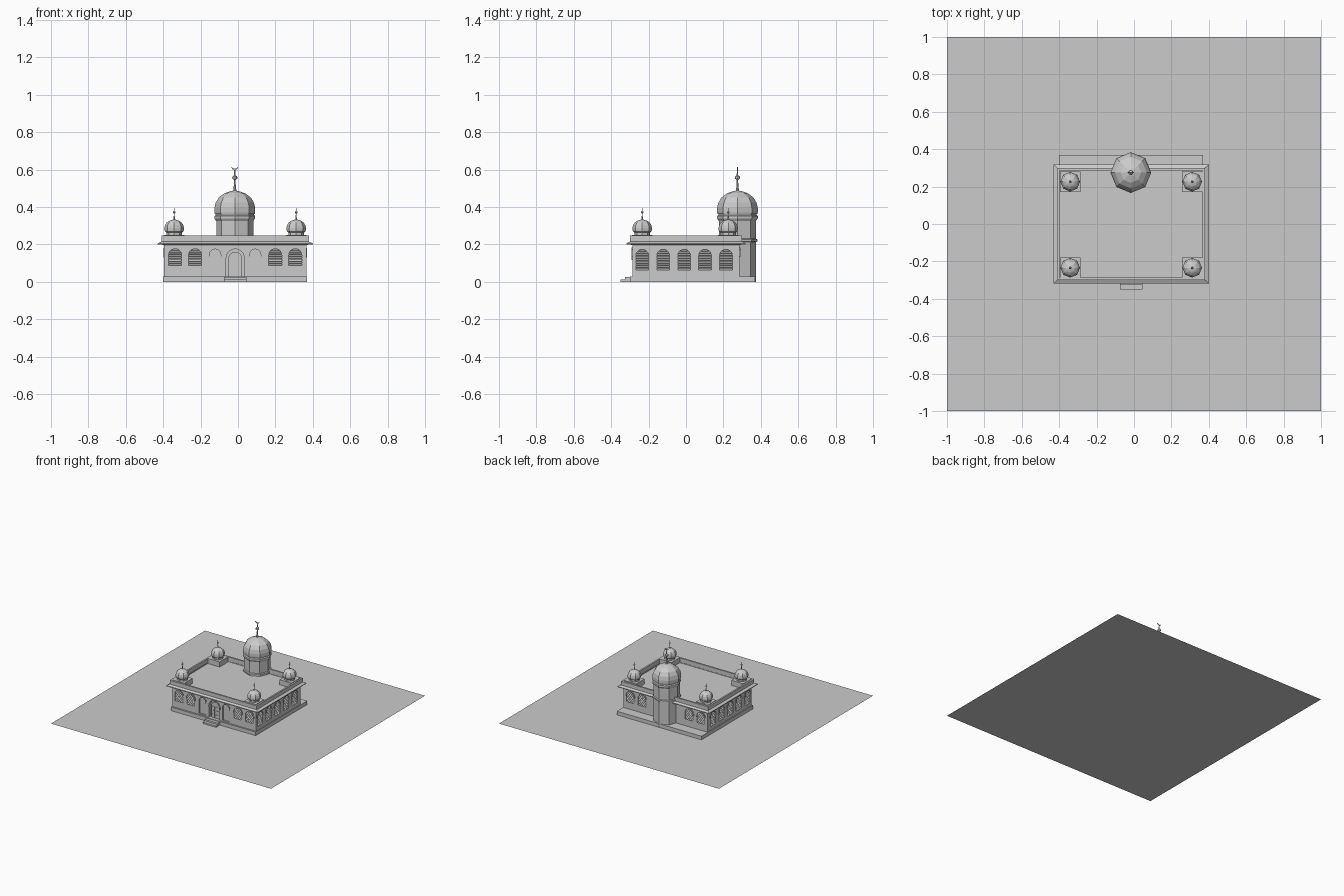
import bpy, bmesh, math
from mathutils import Matrix, Vector

if "Cube" in bpy.data.objects:
    bpy.data.objects.remove(bpy.data.objects["Cube"])

CX, CY = -0.015, 0.0


def finish(name, bm, M=None):
    if M:
        bm.transform(M)
    bmesh.ops.recalc_face_normals(bm, faces=bm.faces[:])
    me = bpy.data.meshes.new(name)
    bm.to_mesh(me)
    bm.free()
    ob = bpy.data.objects.new(name, me)
    bpy.context.collection.objects.link(ob)
    return ob


def add_box(bm, x0, x1, y0, y1, z0, z1):
    M = Matrix.Translation(((x0+x1)/2, (y0+y1)/2, (z0+z1)/2)) @ Matrix.Diagonal((x1-x0, y1-y0, z1-z0, 1))
    bmesh.ops.create_cube(bm, size=1, matrix=M)


def box(name, *d):
    bm = bmesh.new()
    add_box(bm, *d)
    return finish(name, bm)


def prism(bm, pts, y0, y1, M):
    # extrude an outline in the x-z plane from y0 to y1
    f = bm.faces.new([bm.verts.new(M @ Vector((x, y0, z))) for x, z in pts])
    g = bmesh.ops.extrude_face_region(bm, geom=[f])
    d = M.to_3x3() @ Vector((0, y1-y0, 0))
    bmesh.ops.translate(bm, vec=d, verts=[v for v in g['geom'] if isinstance(v, bmesh.types.BMVert)])


def arch(u, r, z0, zs, n=10):
    return [(u+r, z0)] + [(u+r*math.cos(math.pi*i/n), zs+r*math.sin(math.pi*i/n)) for i in range(n+1)] + [(u-r, z0)]


def rings(name, loops, closed=False):
    # skin between matching loops of points
    bm = bmesh.new()
    vs = [[bm.verts.new(p) for p in lp] for lp in loops]
    n = len(vs[0])
    pairs = list(zip(vs, vs[1:])) + ([(vs[-1], vs[0])] if closed else [])
    for a, b in pairs:
        for i in range(n):
            j = (i+1) % n
            bm.faces.new((a[i], a[j], b[j], b[i]))
    if not closed:
        bm.faces.new(vs[0][::-1])
        bm.faces.new(vs[-1])
    return finish(name, bm)


def lathe(name, prof, c, n=8, s=1.0):
    return rings(name, [[(c[0]+s*r*math.cos(2*math.pi*i/n), c[1]+s*r*math.sin(2*math.pi*i/n), c[2]+s*z)
                         for i in range(n)] for r, z in prof])


def rect(hx, hy, z):
    return [(CX+sx*hx, CY+sy*hy, z) for sx, sy in ((-1, -1), (1, -1), (1, 1), (-1, 1))]


# ground, plinth and entrance steps
bm = bmesh.new()
bmesh.ops.create_grid(bm, x_segments=1, y_segments=1, size=1)
finish("ground", bm)
box("plinth", CX-0.385, CX+0.385, -0.30, 0.37, 0, 0.03)
box("lower_step", CX-0.06, CX+0.06, -0.35, -0.29, 0, 0.012)
box("upper_step", CX-0.06, CX+0.06, -0.325, -0.29, 0.0, 0.025)

# main walls
WX, WY = 0.38, 0.287
walls = box("walls", CX-WX, CX+WX, CY-WY, CY+WY, 0.028, 0.205)

# wall frames: local -y points outward
def wall_matrix(deg, dist):
    return Matrix.Translation((CX, CY, 0)) @ Matrix.Rotation(math.radians(deg), 4, 'Z') @ Matrix.Translation((0, -dist, 0))

front, back = wall_matrix(0, WY), wall_matrix(180, WY)
right, left = wall_matrix(90, WX), wall_matrix(-90, WX)

SP = 0.107
windows = [(m, s*SP*k, 0.035, 0.085, 0.142) for m in (front, back) for k in (2, 3) for s in (-1, 1)]
windows += [(m, k*0.112 - (0.01 if m is right else -0.01), 0.034, 0.06, 0.14) for m in (right, left) for k in range(-2, 3)]
niches = [(front, s*SP, 0.03, 0.04, 0.145) for s in (-1, 1)]
door = [(front, 0, 0.048, 0.03, 0.128)]

cut, louvers, trim = bmesh.new(), bmesh.new(), bmesh.new()
for m, u, r, z0, zs in windows + niches + door:
    deep = 0.008 if r == 0.03 else 0.025
    prism(cut, arch(u, r, z0, zs), -0.02, deep, m)
    # raised arch moulding
    n, ro, ri = 10, r+0.008, r
    a = arch(u, ro, zs-0.01, zs, n)
    b = arch(u, ri, zs-0.01, zs, n)
    prism(trim, a + b[::-1], -0.004, 0.002, m)
for m, u, r, z0, zs in windows:
    # louvre slats, trimmed to the arch
    count = 9
    for i in range(count):
        z = z0 + 0.006 + (zs+r-z0-0.012)*i/(count-1)
        w = r if z < zs else math.sqrt(max(r*r-(z-zs)**2, 0))
        t = bmesh.new()
        add_box(t, -w, w, -0.008, 0.008, -0.0015, 0.0015)
        T = m @ Matrix.Translation((u, 0.010, z)) @ Matrix.Rotation(math.radians(30), 4, 'X')
        t.transform(T)
        me = bpy.data.meshes.new("tmp")
        t.to_mesh(me)
        t.free()
        louvers.from_mesh(me)
        bpy.data.meshes.remove(me)
finish("window_louvers", louvers)
finish("arch_mouldings", trim)
cutter = finish("opening_cutter", cut)
mod = walls.modifiers.new("openings", 'BOOLEAN')
mod.object, mod.operation, mod.solver = cutter, 'DIFFERENCE', 'EXACT'
cutter.hide_render = True
cutter.hide_viewport = True

# door: two panelled leaves inside the arch
bm = bmesh.new()
prism(bm, arch(0, 0.036, 0.03, 0.125), 0.014, 0.026, front)
finish("door", bm)
bm = bmesh.new()
for s in (-1, 1):
    for k in range(3):
        add_box(bm, s*0.018-0.013, s*0.018+0.013, 0.011, 0.016, 0.036+k*0.031, 0.061+k*0.031)
finish("door_panels", bm, front)

# sloping eave, parapet ring and sunken roof
rings("eave", [rect(0.379, 0.286, 0.198), rect(0.415, 0.318, 0.2), rect(0.415, 0.318, 0.206),
               rect(0.395, 0.300, 0.215), rect(0.379, 0.286, 0.215)], closed=True)
rings("parapet", [rect(0.395, 0.300, 0.205), rect(0.395, 0.300, 0.247),
                  rect(0.382, 0.287, 0.247), rect(0.382, 0.287, 0.205)], closed=True)
rings("roof", [rect(0.383, 0.288, 0.2), rect(0.383, 0.288, 0.208)])

# dome profiles shared by the tower and the corner turrets
DOME = [(0.107, 0), (0.109, 0.008), (0.109, 0.03), (0.102, 0.06), (0.085, 0.088), (0.055, 0.11), (0.022, 0.121), (0.008, 0.124)]
SPIKE = [(0.009, 0), (0.006, 0.02), (0.004, 0.05), (0.004, 0.06), (0.012, 0.066), (0.014, 0.072),
         (0.012, 0.079), (0.004, 0.085), (0.003, 0.115)]

# octagonal tower at the back
tc = (CX-0.002, 0.275)
lathe("tower_shaft", [(0.099, 0), (0.099, 0.335)], (*tc, 0))
lathe("tower_lower_band", [(0.099, 0.213), (0.108, 0.217), (0.108, 0.227), (0.099, 0.231)], (*tc, 0))
lathe("tower_upper_band", [(0.099, 0.325), (0.109, 0.34), (0.109, 0.352), (0.102, 0.358), (0.102, 0.366), (0.107, 0.37)], (*tc, 0))
lathe("tower_dome", DOME, (*tc, 0.364))
lathe("tower_finial", SPIKE, (*tc, 0.485))
# crescent opening upward
bm = bmesh.new()
A = [math.radians(190 + 16*i) for i in range(11)]
outer = [(0.018*math.cos(a), 0.018*math.sin(a)) for a in A]
inner = [(0.017*math.cos(a), 0.005+0.016*math.sin(a)) for a in A[1:-1]]
prism(bm, outer + inner[::-1], -0.002, 0.002, Matrix.Translation((tc[0], tc[1], 0.616)))
finish("tower_crescent", bm)

# corner turrets
for sx in (-1, 1):
    for sy in (-1, 1):
        x, y = CX+sx*0.326, -0.004+sy*0.23
        tag = ("left" if sx < 0 else "right") + ("_front" if sy < 0 else "_back")
        box("turret_base_"+tag, x-0.054, x+0.054, y-0.054, y+0.054, 0.205, 0.25)
        lathe("turret_drum_"+tag, [(0.041, 0.245), (0.041, 0.263), (0.049, 0.27), (0.049, 0.276)], (x, y, 0))
        lathe("turret_dome_"+tag, DOME, (x, y, 0.274), s=0.48)
        lathe("turret_finial_"+tag, SPIKE, (x, y, 0.333), s=0.53)
